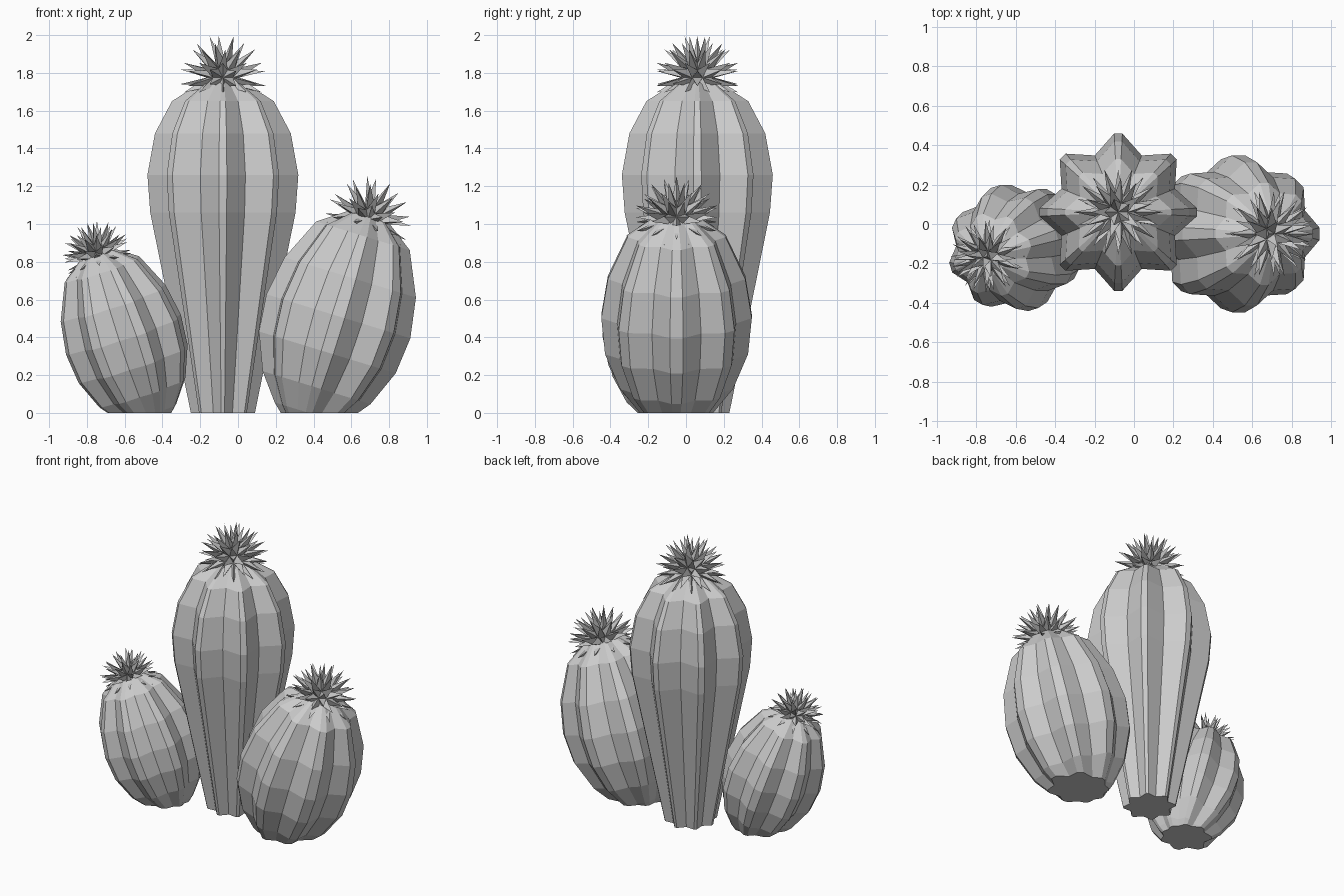
import bpy, bmesh
from math import sin, cos, radians, pi
from mathutils import Matrix, Vector

if "Cube" in bpy.data.objects:
    bpy.data.objects.remove(bpy.data.objects["Cube"])

grey = bpy.data.materials.new("plain grey")
grey.use_nodes = True
grey.diffuse_color = (0.6, 0.6, 0.6, 1)
grey.node_tree.nodes["Principled BSDF"].inputs["Base Color"].default_value = (0.6, 0.6, 0.6, 1)


def finish(bm, name):
    bmesh.ops.recalc_face_normals(bm, faces=bm.faces)
    mesh = bpy.data.meshes.new(name)
    bm.to_mesh(mesh)
    bm.free()
    mesh.materials.append(grey)
    bpy.context.collection.objects.link(bpy.data.objects.new(name, mesh))


def ribbed_body(name, profile, matrix, valley, half_angle, ribs=8):
    """Loft star-shaped rings along the axis, then cut flat at the ground."""
    bm = bmesh.new()
    rings = []
    for t, r in profile:
        ring = []
        for i in range(ribs):
            mid = 2 * pi * i / ribs
            for a, k in ((mid - half_angle, 1), (mid + half_angle, 1), (mid + pi / ribs, valley)):
                ring.append(bm.verts.new((r * k * cos(a), r * k * sin(a), t)))
        rings.append(ring)
    n = ribs * 3
    for low, high in zip(rings, rings[1:]):
        for i in range(n):
            j = (i + 1) % n
            bm.faces.new((low[i], low[j], high[j], high[i]))
    bm.faces.new(rings[0][::-1])
    bm.faces.new(rings[-1])
    bm.transform(matrix)
    geom = bm.verts[:] + bm.edges[:] + bm.faces[:]
    cut = bmesh.ops.bisect_plane(bm, geom=geom, plane_co=(0, 0, 0), plane_no=(0, 0, 1), clear_inner=True)
    rim = [e for e in cut["geom_cut"] if isinstance(e, bmesh.types.BMEdge) and e.is_boundary]
    if rim:
        bmesh.ops.holes_fill(bm, edges=rim)
    finish(bm, name)


def spiky_flower(name, matrix, core, tip):
    """Draw every face of a small ball out into a spike."""
    bm = bmesh.new()
    bmesh.ops.create_icosphere(bm, subdivisions=2, radius=core)
    low = [f for f in bm.faces if f.calc_center_median().z < -0.35 * core]
    bmesh.ops.delete(bm, geom=low, context="FACES")
    poked = bmesh.ops.poke(bm, faces=bm.faces[:])
    for v in poked["verts"]:
        v.co = v.co.normalized() * tip
    bm.transform(matrix)
    finish(bm, name)


# Tall central stem
stem = [(0, 0.17), (1.06, 0.385), (1.26, 0.4), (1.48, 0.36), (1.65, 0.27), (1.74, 0.13), (1.77, 0.03)]
centre = Vector((-0.08, 0.06, 0))
ribbed_body("centre_stem", stem, Matrix.Translation(centre), 0.78, radians(3))
spiky_flower("centre_flower", Matrix.Translation(centre + Vector((0, 0, 1.775))), 0.09, 0.23)

# Two leaning side stems share one bulging profile
bulb = [(-0.1, 0.08), (0, 0.19), (0.14, 0.3), (0.335, 0.38), (0.535, 0.4), (0.75, 0.365),
        (0.98, 0.26), (1.08, 0.12), (1.1, 0.03)]
sides = (("left", (0.375, -0.05, 0), 0, 17, 1.0), ("right", (-0.47, -0.08, 0), 197, 19, 0.82))
for side, base, turn, lean, size in sides:
    m = (Matrix.Translation(base) @ Matrix.Rotation(radians(turn), 4, "Z")
         @ Matrix.Rotation(radians(lean), 4, "Y") @ Matrix.Scale(size, 4))
    ribbed_body(side + "_stem", bulb, m, 0.85, radians(5))
    spiky_flower(side + "_flower", m @ Matrix.Translation((0, 0, 1.07)), 0.09, 0.23)
